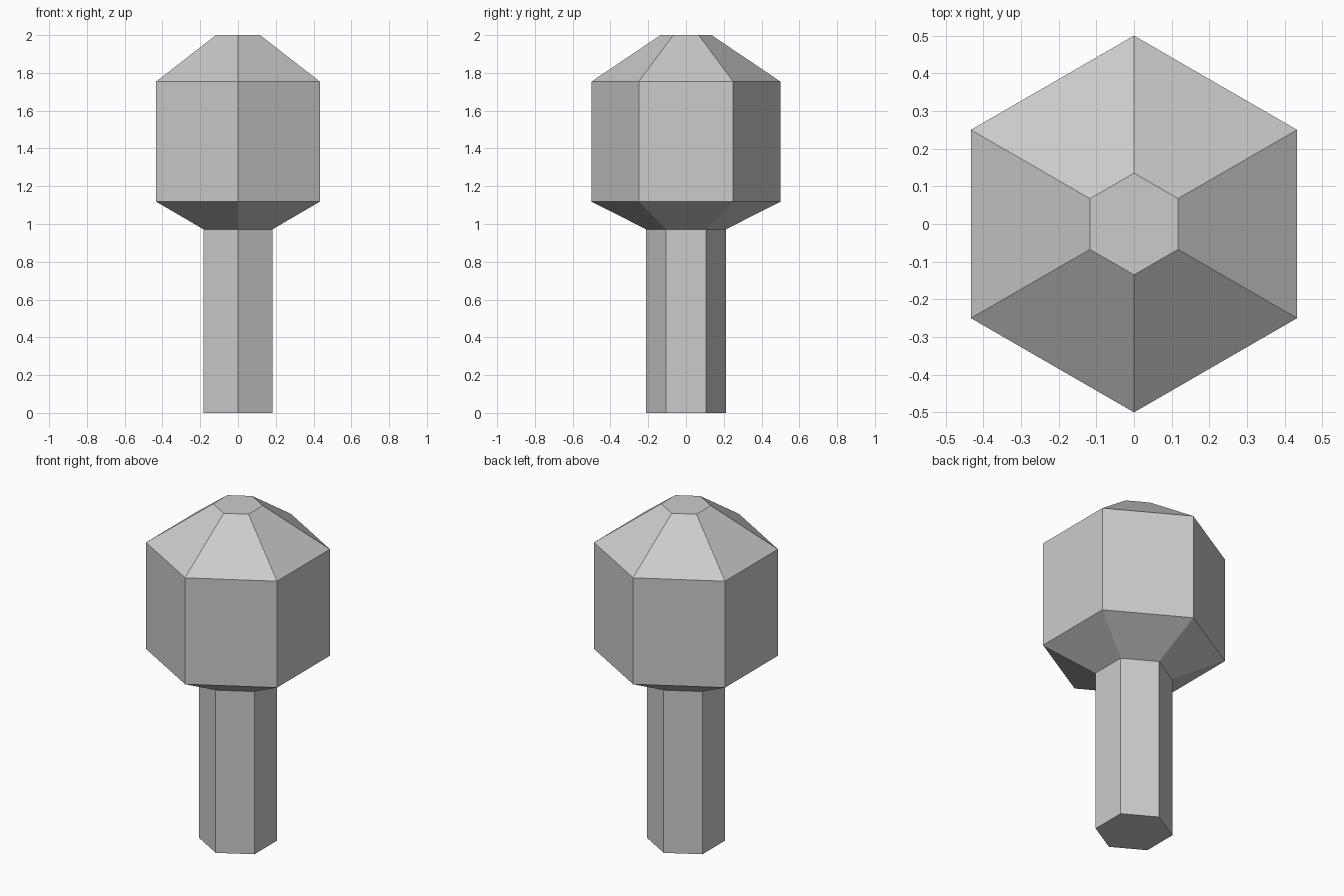
import bpy, bmesh, math

if "Cube" in bpy.data.objects:
    bpy.data.objects.remove(bpy.data.objects["Cube"])

SIDES = 6


def loft(name, profile, cap_bottom, cap_top):
    """Build a six-sided flat-faced solid from (radius, height) rings."""
    bm = bmesh.new()
    rings = []
    for r, z in profile:
        angles = [math.pi / 2 + i * math.tau / SIDES for i in range(SIDES)]
        rings.append([bm.verts.new((r * math.cos(a), r * math.sin(a), z)) for a in angles])
    for low, high in zip(rings, rings[1:]):
        for i in range(SIDES):
            j = (i + 1) % SIDES
            bm.faces.new((low[i], low[j], high[j], high[i]))
    if cap_bottom:
        bm.faces.new(rings[0][::-1])
    if cap_top:
        bm.faces.new(rings[-1])
    mesh = bpy.data.meshes.new(name)
    bm.to_mesh(mesh)
    bm.free()
    obj = bpy.data.objects.new(name, mesh)
    bpy.context.collection.objects.link(obj)
    return obj


# Trunk: straight hexagonal post, open where it meets the crown
loft("trunk", [(0.211, 0), (0.211, 0.972)], True, False)

# Crown: tapered underside, straight band, tapered top
loft("crown", [(0.211, 0.972), (0.5, 1.118), (0.5, 1.754), (0.135, 2.0)], False, True)
